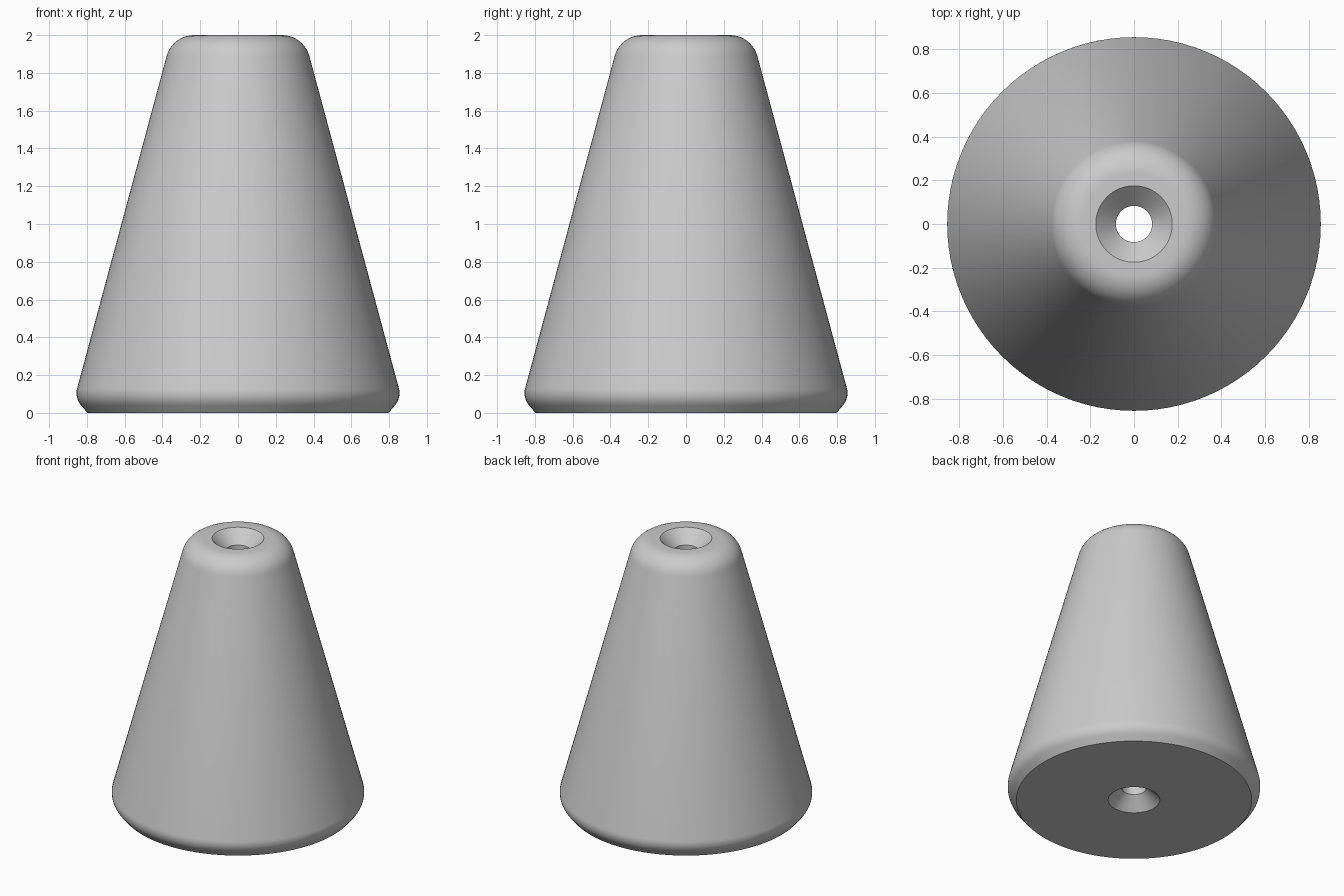
import bpy, bmesh, math

if "Cube" in bpy.data.objects:
    bpy.data.objects.remove(bpy.data.objects["Cube"])

SEGMENTS = 96


def arc(cx, cz, radius, start, end, steps):
    """Points on a fillet in the r-z plane, angles in degrees."""
    points = []
    for i in range(steps + 1):
        a = math.radians(start + (end - start) * i / steps)
        points.append((cx + radius * math.cos(a), cz + radius * math.sin(a)))
    return points


# Closed half section: countersunk bore, flat base, chamfered foot, cone, rounded top
profile = [(0.083, 0.09), (0.175, 0.0), (0.797, 0.0)]
profile += arc(0.755, 0.105, 0.10, -40, 15, 8)
profile += arc(0.233, 1.85, 0.15, 15, 90, 10)
profile += [(0.175, 2.0), (0.083, 1.91)]

# Revolve the section around z
bm = bmesh.new()
verts = [bm.verts.new((r, 0, z)) for r, z in profile]
edges = [bm.edges.new((verts[i], verts[(i + 1) % len(verts)])) for i in range(len(verts))]
bmesh.ops.spin(bm, geom=verts + edges, cent=(0, 0, 0), axis=(0, 0, 1),
               angle=math.tau, steps=SEGMENTS, use_merge=True)
bmesh.ops.remove_doubles(bm, verts=bm.verts[:], dist=1e-4)
bmesh.ops.recalc_face_normals(bm, faces=bm.faces[:])

mesh = bpy.data.meshes.new("cone_foot")
bm.to_mesh(mesh)
bm.free()

cone_foot = bpy.data.objects.new("cone_foot", mesh)
bpy.context.collection.objects.link(cone_foot)

# Plain grey body
grey = bpy.data.materials.new("light_grey")
grey.diffuse_color = (0.6, 0.6, 0.6, 1)
grey.use_nodes = True
grey.node_tree.nodes["Principled BSDF"].inputs["Base Color"].default_value = grey.diffuse_color
mesh.materials.append(grey)

# Smooth walls, crisp rims
bpy.context.view_layer.objects.active = cone_foot
cone_foot.select_set(True)
bpy.ops.object.shade_smooth_by_angle(angle=math.radians(30))
